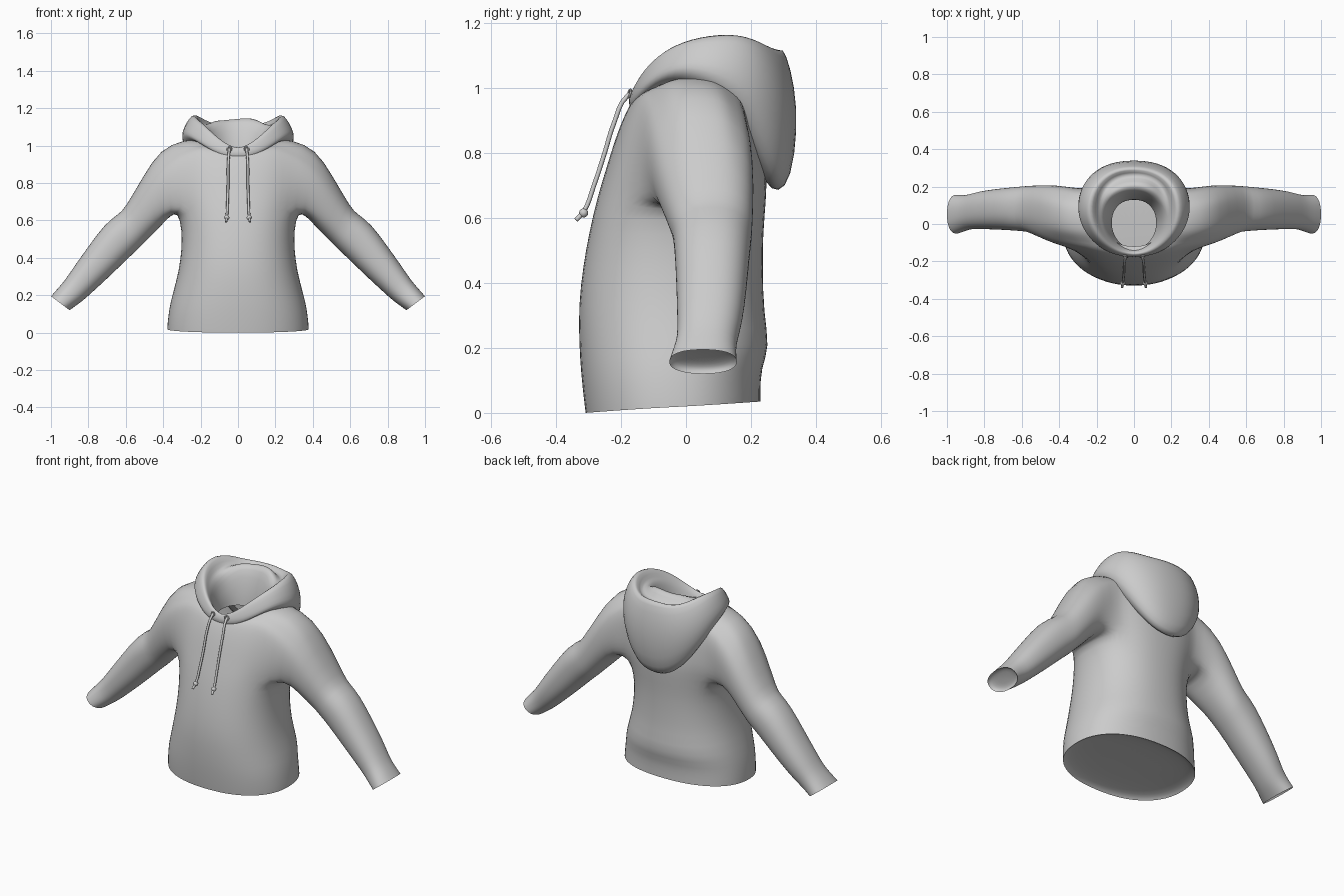
import bpy, bmesh, math
from mathutils import Vector

if "Cube" in bpy.data.objects:
    bpy.data.objects.remove(bpy.data.objects["Cube"])

N = 32  # columns around torso and hood


def power(v, p=0.88):
    return math.copysign(abs(v) ** p, v)


def ring(w, yf, yb, zf, zs, zb):
    """Closed loop starting at the front; height given at front, side and back."""
    a, b = (zf + zb) / 4 + zs / 2, (zf - zb) / 2
    c = a - zs
    pts = []
    for i in range(N):
        t = 2 * math.pi * i / N
        k = math.cos(t)
        pts.append(Vector((w * power(math.sin(t)),
                           (yf + yb) / 2 - (yb - yf) / 2 * power(k),
                           a + b * k + c * math.cos(2 * t))))
    return pts


def skin(bm, r0, r1, skip=lambda i: False):
    n = len(r0)
    for i in range(n):
        if not skip(i):
            bm.faces.new((r0[i], r0[(i + 1) % n], r1[(i + 1) % n], r1[i]))


def finish(bm, name, level=1):
    bmesh.ops.recalc_face_normals(bm, faces=bm.faces[:])
    me = bpy.data.meshes.new(name)
    bm.to_mesh(me)
    bm.free()
    for f in me.polygons:
        f.use_smooth = True
    ob = bpy.data.objects.new(name, me)
    bpy.context.collection.objects.link(ob)
    if level:
        m = ob.modifiers.new("smooth", 'SUBSURF')
        m.levels = m.render_levels = level
    return ob


def lining(name, pts, depth):
    """Shallow inward dome closing an opening."""
    mid = sum(pts, Vector()) / len(pts)
    bm = bmesh.new()
    prev = [bm.verts.new(p) for p in pts]
    for s, d in ((.96, .4), (.85, .75), (.5, 1)):
        cur = [bm.verts.new(mid + (p - mid) * s + depth * d) for p in pts]
        skin(bm, prev, cur)
        prev = cur
    bm.faces.new(prev)
    finish(bm, name)


# Torso rings: half width, front y, back y, z at front / side / back
torso = [
    (.38, -.31, .23, .00, .018, .035), (.379, -.314, .23, .03, .045, .06),
    (.37, -.324, .232, .12, .13, .14), (.35, -.33, .26, .21, .21, .20),
    (.317, -.332, .24, .33, .33, .31), (.302, -.318, .237, .45, .45, .45),
    (.302, -.30, .238, .55, .55, .55), (.32, -.275, .248, .66, .66, .66),
    (.345, -.25, .25, .74, .73, .74), (.35, -.232, .243, .80, .81, .80),
    (.35, -.212, .237, .86, .89, .86), (.34, -.192, .227, .91, .96, .91),
    (.325, -.172, .21, .95, 1.01, .95), (.29, -.155, .195, .97, 1.03, .98),
    (.21, -.14, .17, .97, 1.035, .99), (.15, -.12, .14, .96, 1.02, .98)]
LOW, TOP, HALF = 7, 13, 4  # armhole rows and half its column count

bm = bmesh.new()
rows = [[bm.verts.new(p) for p in ring(*r)] for r in torso]
in_hole = lambda i: any(c - HALF <= i < c + HALF for c in (N // 4, 3 * N // 4))
for j in range(len(rows) - 1):
    skin(bm, rows[j], rows[j + 1], in_hole if LOW <= j < TOP else lambda i: False)

# Sleeves grow from the armholes: top x,z / bottom x,z / front y, back y
sleeve = [
    (.415, .985, .36, .63, -.12, .208), (.505, .84, .425, .555, -.09, .21),
    (.605, .665, .50, .482, -.045, .205), (.635, .638, .53, .45, -.04, .203),
    (.71, .585, .58, .405, -.035, .197), (.795, .468, .668, .318, -.03, .188),
    (.878, .352, .772, .222, -.027, .175), (.925, .28, .83, .17, -.027, .157),
    (.965, .235, .864, .146, -.04, .154), (1.0, .195, .90, .12, -.052, .157)]
cuffs = []
for side, c in ((1, N // 4), (-1, 3 * N // 4)):
    path = [(TOP, k) for k in range(0, HALF)]
    path += [(j, HALF) for j in range(TOP, LOW, -1)]
    path += [(LOW, k) for k in range(HALF, -HALF, -1)]
    path += [(j, -HALF) for j in range(LOW, TOP)]
    path += [(TOP, k) for k in range(-HALF, 0)]
    prev = [rows[j][c + side * k] for j, k in path]
    n = len(prev)
    for tx, tz, bx, bz, yf, yb in sleeve:
        cur = []
        for i in range(n):
            t = 2 * math.pi * i / n
            k, s = power(math.cos(t)), power(math.sin(t))
            cur.append(bm.verts.new((side * ((tx + bx) / 2 + (tx - bx) / 2 * k),
                                     (yf + yb) / 2 + (yb - yf) / 2 * s,
                                     (tz + bz) / 2 + (tz - bz) / 2 * k)))
        skin(bm, prev, cur)
        prev = cur
    cuffs.append([v.co.copy() for v in prev])
# drop the unused points inside the armholes, relax the shoulder seams
bmesh.ops.delete(bm, geom=[v for v in bm.verts if not v.link_faces], context='VERTS')
seam = [v for v in bm.verts if .22 < abs(v.co.x) < .41 and .6 < v.co.z < 1.02]
bmesh.ops.smooth_vert(bm, verts=seam, factor=.4, use_axis_x=True,
                      use_axis_y=True, use_axis_z=True)
finish(bm, "sweatshirt_body")

# Inner linings that close the hem and the cuffs
lining("hem_lining", ring(*torso[0]), Vector((0, 0, .03)))
for side, label, pts in ((1, "left", cuffs[0]), (-1, "right", cuffs[1])):
    lining("cuff_lining_" + label, pts, Vector((-side * .015, 0, .02)))

# Hood: from under the pouch, out and over the rim, then down inside to the open neck
hood = [
    (.19, -.14, .20, .955, 1.01, .80), (.24, -.16, .245, .935, 1.0, .70),
    (.275, -.172, .285, .932, 1.01, .67), (.302, -.176, .325, .945, 1.03, .72),
    (.302, -.178, .345, .96, 1.06, .87), (.278, -.172, .337, .975, 1.10, 1.0),
    (.248, -.165, .308, .985, 1.13, 1.105), (.222, -.155, .29, .985, 1.122, 1.12),
    (.195, -.15, .262, .975, 1.075, 1.075), (.18, -.145, .23, .97, 1.07, 1.13),
    (.16, -.14, .195, .96, 1.05, 1.165), (.14, -.135, .16, .945, 1.0, 1.09),
    (.125, -.13, .135, .93, .96, .98), (.12, -.13, .13, .91, .92, .92)]
vee = [0, 0, 0, .004, .012, .024, .034, .036, .034, .03, .026, .015, 0, 0]
bm = bmesh.new()
loops = [[bm.verts.new(p) for p in ring(*r)] for r in hood]
for j, loop in enumerate(loops):  # V-shaped front opening and gentle cloth folds
    for i, v in enumerate(loop):
        t = 2 * math.pi * i / N
        k = math.cos(t)
        v.co.x *= 1 - .13 * max(k, 0)
        v.co.z += vee[j] * abs(math.sin(t)) * (1 + k)
        if 3 <= j <= 11:
            v.co.z += .006 * math.sin(5 * t + j * .7) * (1 - k) / 2
for a, b in zip(loops, loops[1:]):
    skin(bm, a, b)
finish(bm, "hood")

# Drawstrings with eyelets, knots and loose tails
for side, label in ((1, "left"), (-1, "right")):
    cu = bpy.data.curves.new("drawstring_" + label, 'CURVE')
    cu.dimensions = '3D'
    cu.bevel_depth, cu.bevel_resolution, cu.use_fill_caps = .007, 2, True
    pts = [(.045, -.155, .985), (.047, -.18, .975), (.053, -.222, .89), (.053, -.25, .80),
           (.056, -.283, .70), (.060, -.314, .62), (.064, -.338, .593)]
    sp = cu.splines.new('BEZIER')
    sp.bezier_points.add(len(pts) - 1)
    for bp, (x, y, z) in zip(sp.bezier_points, pts):
        bp.co = (side * x, y, z)
        bp.handle_left_type = bp.handle_right_type = 'AUTO'
    sp.resolution_u = 4
    bpy.context.collection.objects.link(bpy.data.objects.new(cu.name, cu))

    bm = bmesh.new()
    bmesh.ops.create_uvsphere(bm, u_segments=12, v_segments=8, radius=.014)
    finish(bm, "knot_" + label, 0).location = (side * .060, -.315, .615)

    bpy.ops.mesh.primitive_torus_add(major_segments=16, minor_segments=6,
                                     major_radius=.012, minor_radius=.004,
                                     location=(side * .046, -.174, .982),
                                     rotation=(math.radians(75), 0, side * .25))
    bpy.context.object.name = "eyelet_" + label
    bpy.ops.object.shade_smooth_by_angle()
